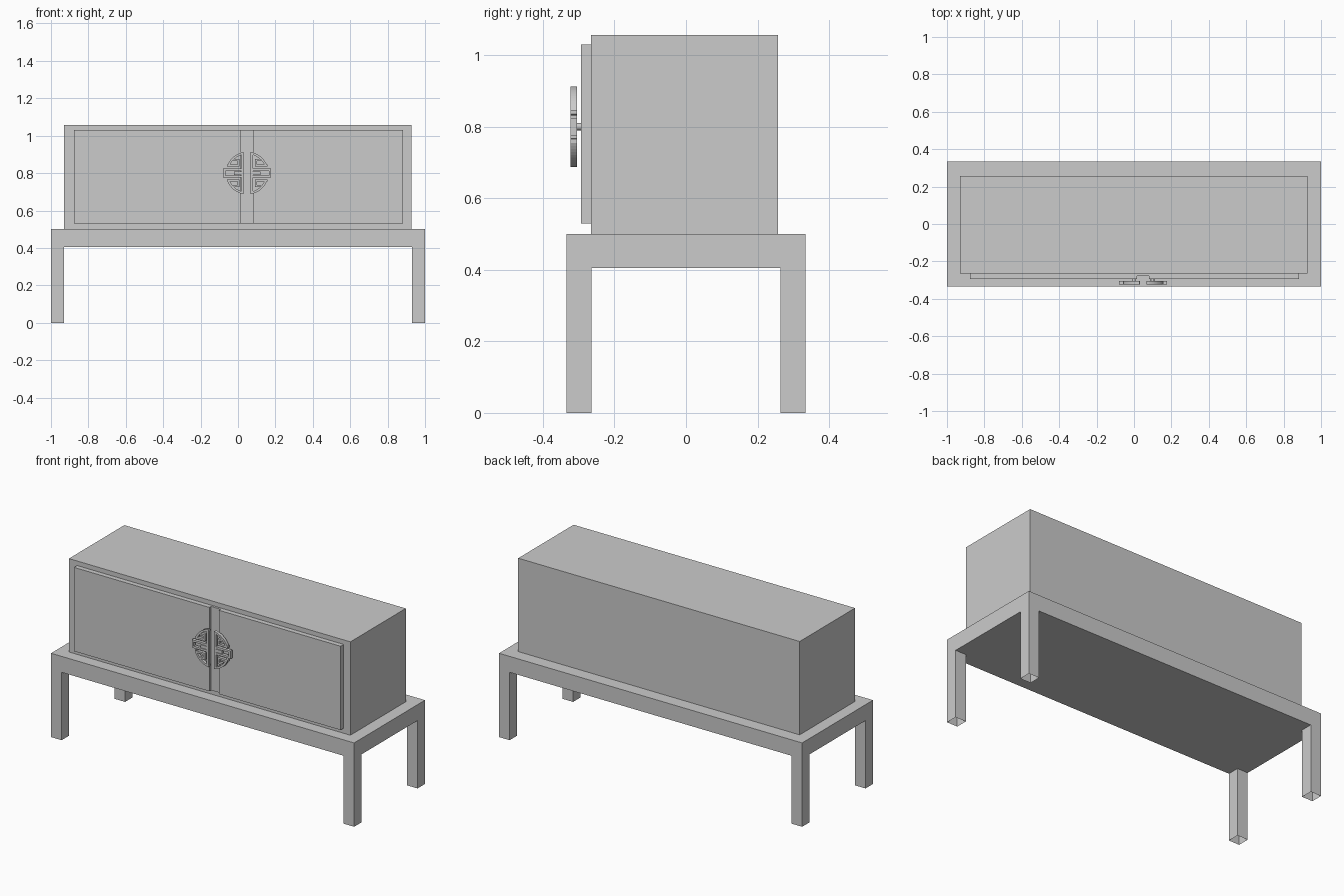
import bpy
import bmesh
from math import sin, cos, asin, acos, pi
from mathutils import Matrix

if "Cube" in bpy.data.objects:
    bpy.data.objects.remove(bpy.data.objects["Cube"])

grey = bpy.data.materials.new("plain grey")
grey.use_nodes = True
COLOUR = (0.6, 0.6, 0.6, 1)
grey.diffuse_color = COLOUR
grey.node_tree.nodes["Principled BSDF"].inputs["Base Color"].default_value = COLOUR


def finish(name, bm):
    mesh = bpy.data.meshes.new(name)
    bm.to_mesh(mesh)
    bm.free()
    mesh.materials.append(grey)
    obj = bpy.data.objects.new(name, mesh)
    bpy.context.collection.objects.link(obj)
    return obj


def add_box(bm, x, y, z):
    """Box from (low, high) pairs; returns its vertices."""
    verts = bmesh.ops.create_cube(bm, size=1)["verts"]
    for v in verts:
        for i, (low, high) in enumerate((x, y, z)):
            v.co[i] = high if v.co[i] > 0 else low
    return verts


def box(name, x, y, z):
    bm = bmesh.new()
    add_box(bm, x, y, z)
    return finish(name, bm)


# Cabinet body and stand top
box("cabinet_body", (-0.93, 0.927), (-0.265, 0.257), (0.5, 1.057))
box("stand_top", (-1, 1), (-0.334, 0.334), (0.405, 0.5))

# Hollow legs, open at the foot and under the stand
for side, sx in (("left", 1), ("right", -1)):
    for end, sy in (("front", -1), ("back", 1)):
        bm = bmesh.new()
        add_box(bm, sorted((sx, sx * 0.93)), sorted((sy * 0.334, sy * 0.264)), (0, 0.405))
        caps = [f for f in bm.faces if abs(f.normal.z) > 0.5]
        bmesh.ops.delete(bm, geom=caps, context="FACES")
        finish(f"{end}_{side}_leg", bm)

# Doors with a recessed strip between them
DOOR_Z = (0.53, 1.03)
box("right_door", (-0.876, 0.017), (-0.294, -0.265), DOOR_Z)
box("left_door", (0.081, 0.883), (-0.294, -0.265), DOOR_Z)
box("door_gap_strip", (0.017, 0.081), (-0.278, -0.265), DOOR_Z)

# Round fretwork handles, one half disc on each door
CENTRE_X, CENTRE_Z = 0.049, 0.8
BACK, FRONT = -0.305, -0.323
BAR = 0.012
INNER, OUTER = 0.102, 0.114
POST, RIM_END = 0.019, 0.035


def add_bar(bm, x, z, sx, sz):
    add_box(bm, sorted((CENTRE_X + sx * x[0], CENTRE_X + sx * x[1])), (FRONT, BACK),
            sorted((CENTRE_Z + sz * z[0], CENTRE_Z + sz * z[1])))


def add_rim(bm, sx, sz, steps=12):
    """Quarter rim, from just above the middle to the post."""
    start, stop = asin(RIM_END / OUTER), acos(POST / OUTER)
    angles = [start + (stop - start) * i / steps for i in range(steps + 1)]
    path = [(OUTER, a) for a in angles] + [(INNER, a) for a in reversed(angles)]
    verts = [bm.verts.new((CENTRE_X + sx * r * cos(a), FRONT, CENTRE_Z + sz * r * sin(a)))
             for r, a in path]
    n = steps + 1
    faces = [bm.faces.new((verts[i], verts[i + 1], verts[2 * n - 2 - i], verts[2 * n - 1 - i]))
             for i in range(steps)]
    extruded = bmesh.ops.extrude_face_region(bm, geom=faces, use_keep_orig=True)["geom"]
    moved = [g for g in extruded if isinstance(g, bmesh.types.BMVert)]
    bmesh.ops.translate(bm, verts=moved, vec=(0, BACK - FRONT, 0))


for side, sx in (("left", 1), ("right", -1)):
    bm = bmesh.new()
    # Post and middle rectangular loop
    add_bar(bm, (POST, POST + BAR), (-0.11, 0.11), sx, 1)
    add_bar(bm, (0.116, 0.128), (-0.024, 0.024), sx, 1)
    for sz in (1, -1):
        add_bar(bm, (POST, 0.128), (BAR, 0.024), sx, sz)
        # Rim and inner key pattern
        add_rim(bm, sx, sz)
        add_bar(bm, (0.042, 0.108), (RIM_END, RIM_END + 0.011), sx, sz)
        add_bar(bm, (0.042, 0.053), (RIM_END, 0.075), sx, sz)
        add_bar(bm, (0.042, 0.072), (0.064, 0.075), sx, sz)
    # Peg joining the handle to its door, with a mounting bar
    add_bar(bm, (POST, 0.07), (-0.009, 0.009), sx, 1)
    peg = Matrix.Translation((CENTRE_X + sx * 0.05, -0.302, CENTRE_Z)) @ Matrix.Rotation(pi / 2, 4, "X")
    bmesh.ops.create_cone(bm, cap_ends=True, segments=16, radius1=0.01, radius2=0.01,
                          depth=0.02, matrix=peg)
    bmesh.ops.recalc_face_normals(bm, faces=bm.faces)
    finish(f"{side}_door_handle", bm)
